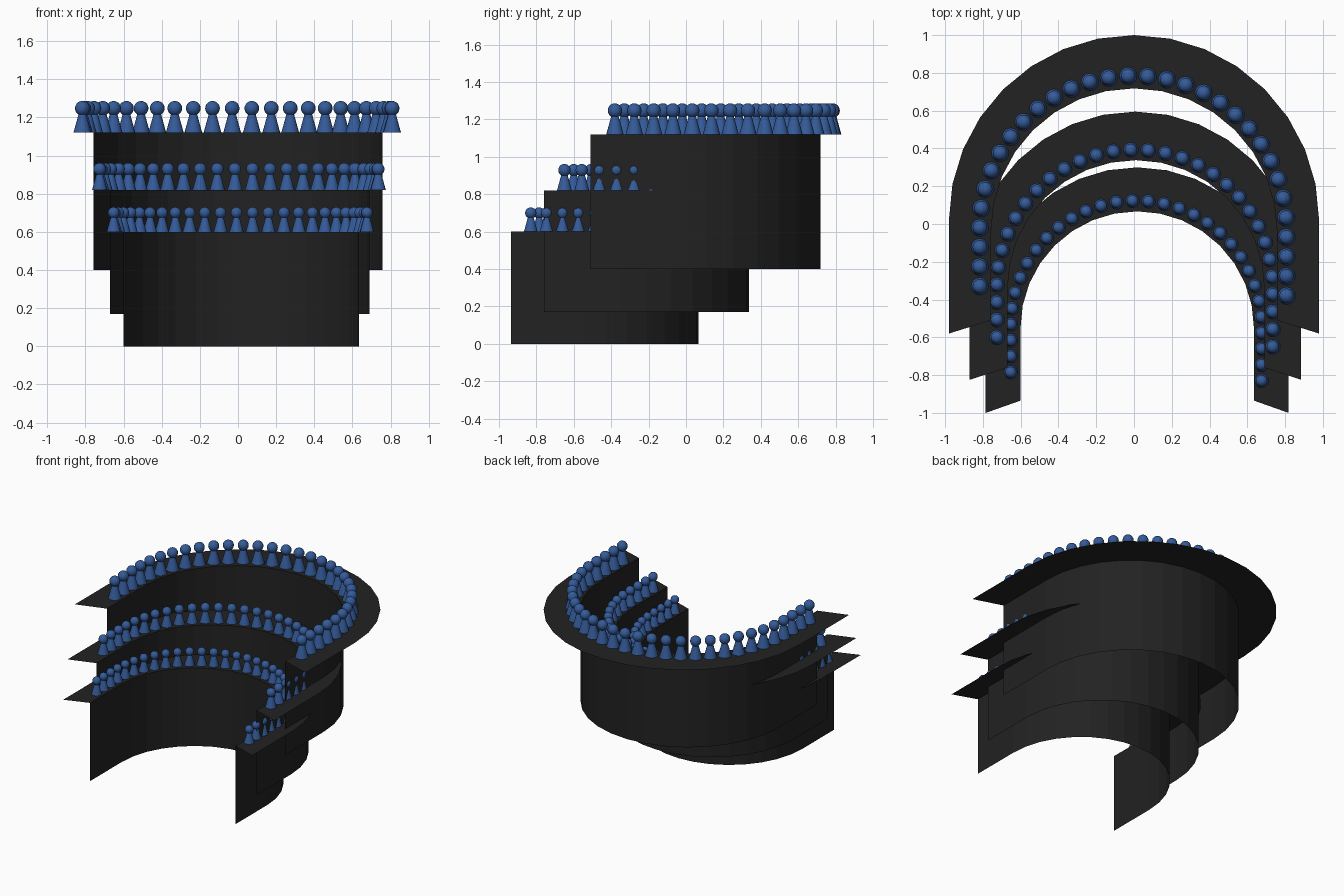
import bpy, bmesh, math
from mathutils import Matrix, Vector

if "Cube" in bpy.data.objects:
    bpy.data.objects.remove(bpy.data.objects["Cube"])


def material(name, rgb):
    m = bpy.data.materials.new(name)
    m.diffuse_color = (*rgb, 1)
    m.use_nodes = True
    m.node_tree.nodes["Principled BSDF"].inputs["Base Color"].default_value = m.diffuse_color
    return m


BLACK = material("charcoal black", (0.016, 0.016, 0.016))
BLUE = material("figure blue", (0.035, 0.105, 0.32))


def u_path(cx, r, apex, end_left, end_right, n=16):
    """Horseshoe path from left front, around the back, to right front."""
    cy = apex - r
    pts = [Vector((cx - r, end_left, 0))]
    for i in range(n + 1):
        a = math.pi * (1 - i / n)
        pts.append(Vector((cx + r * math.cos(a), cy + r * math.sin(a), 0)))
    pts.append(Vector((cx + r, end_right, 0)))
    return pts


def spaced(pts, count):
    """Evenly spaced points along a polyline."""
    lens = [(b - a).length for a, b in zip(pts, pts[1:])]
    step = sum(lens) / (count - 1)
    out = []
    for k in range(count):
        d, i = k * step, 0
        while i < len(lens) - 1 and d > lens[i]:
            d -= lens[i]
            i += 1
        out.append(pts[i].lerp(pts[i + 1], min(d / lens[i], 1)))
    return out


def finish(bm, name, mat):
    me = bpy.data.meshes.new(name)
    bm.to_mesh(me)
    bm.free()
    me.materials.append(mat)
    ob = bpy.data.objects.new(name, me)
    bpy.context.collection.objects.link(ob)
    return ob


def strip(name, a, b):
    """Sheet of quads between two matching paths."""
    bm = bmesh.new()
    va = [bm.verts.new(p) for p in a]
    vb = [bm.verts.new(p) for p in b]
    for i in range(len(a) - 1):
        bm.faces.new((va[i], va[i + 1], vb[i + 1], vb[i]))
    return finish(bm, name, BLACK)


def figures(name, path, z, h):
    """Row of pawn-like figures: tapered body and round head."""
    bm = bmesh.new()
    for p in spaced(path, 32):
        base = p + Vector((0, 0, z))
        bmesh.ops.create_cone(
            bm, cap_ends=False, segments=16, radius1=0.28 * h, radius2=0.12 * h,
            depth=0.58 * h, matrix=Matrix.Translation(base + Vector((0, 0, 0.29 * h))))
        bmesh.ops.create_uvsphere(
            bm, u_segments=16, v_segments=10, radius=0.232 * h,
            matrix=Matrix.Translation(base + Vector((0, 0, 0.768 * h))))
    for f in bm.faces:
        f.smooth = True
    finish(bm, name, BLUE)


# tier: name, wall bottom, shelf height, inner (cx, r, apex, end), outer, figure path, figure height
TIERS = [
    ("lower", 0.0, 0.60, (0.017, 0.618, 0.067, -0.935), (0.017, 0.802, 0.30, -1.0),
     (0.012, 0.664, 0.123, -0.785, -0.83), 0.130),
    ("middle", 0.17, 0.82, (0.010, 0.680, 0.338, -0.76), (0.007, 0.878, 0.595, -0.825),
     (0.005, 0.730, 0.393, -0.60, -0.65), 0.142),
    ("upper", 0.40, 1.12, (0.0, 0.757, 0.718, -0.51), (0.0, 0.980, 1.0, -0.58),
     (-0.004, 0.812, 0.785, -0.33, -0.38), 0.166),
]

for name, z0, z1, inner, outer, row, h in TIERS:
    up0, up1 = Vector((0, 0, z0)), Vector((0, 0, z1))
    pin = u_path(*inner, inner[3])
    pout = u_path(*outer, outer[3])
    # curved front wall and flat shelf
    strip(name + "_wall", [p + up0 for p in pin], [p + up1 for p in pin])
    strip(name + "_shelf", [p + up1 for p in pin], [p + up1 for p in pout])
    # seated row
    figures(name + "_figures", u_path(*row, n=48), z1, h)
